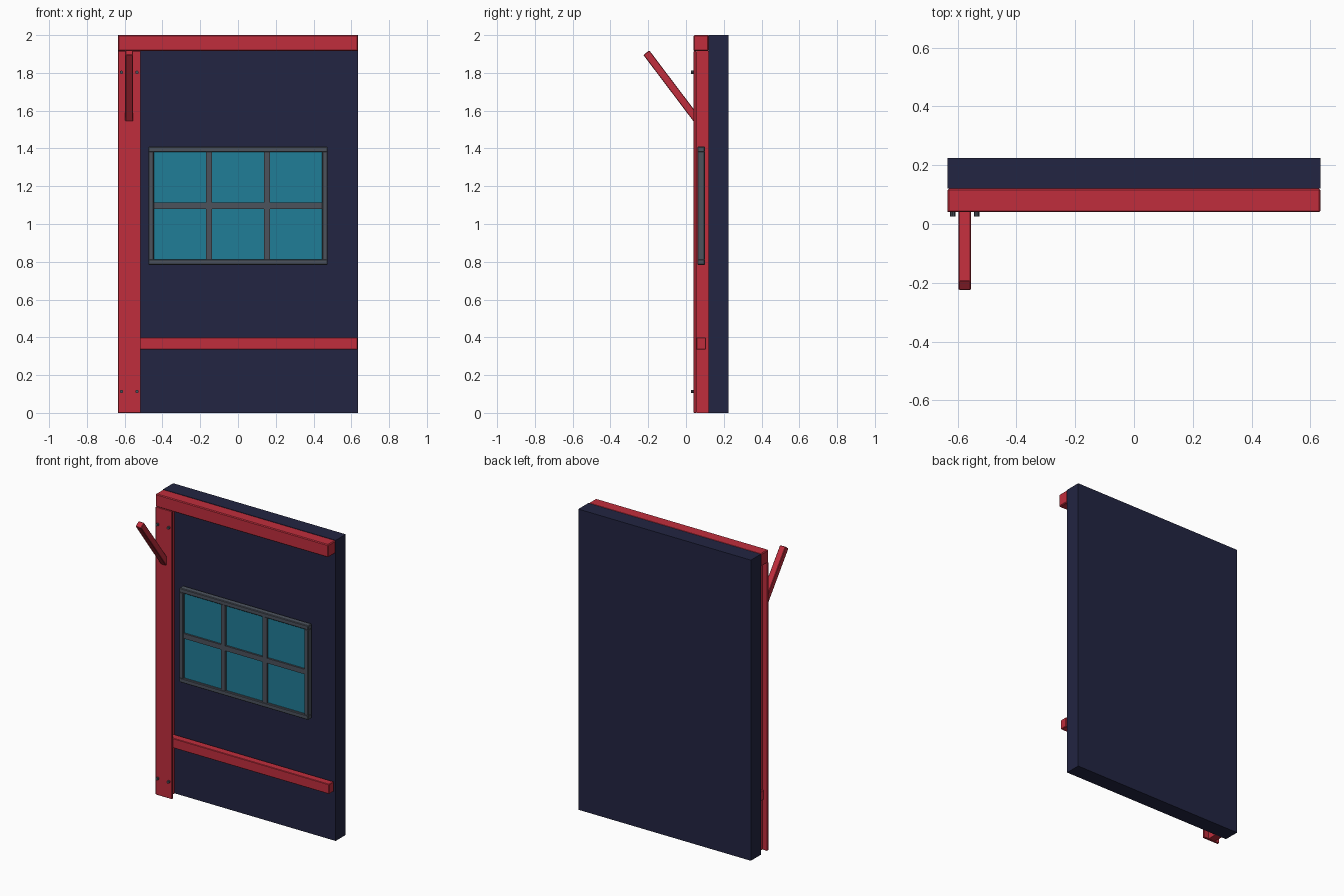
import bpy, math
from mathutils import Vector

if "Cube" in bpy.data.objects:
    bpy.data.objects.remove(bpy.data.objects["Cube"])


def material(name, r, g, b):
    m = bpy.data.materials.new(name)
    m.diffuse_color = (r, g, b, 1)
    m.use_nodes = True
    m.node_tree.nodes["Principled BSDF"].inputs["Base Color"].default_value = m.diffuse_color
    return m


RED = material("red_paint", 0.53, 0.027, 0.046)
NAVY = material("navy_wall", 0.016, 0.018, 0.054)
GREY = material("slate_grey", 0.072, 0.084, 0.107)
GLASS = material("teal_glass", 0.0144, 0.205, 0.31)


def box(name, x, y, z, mat, bevel=0.0):
    """Box from (min, max) ranges on each axis."""
    bpy.ops.mesh.primitive_cube_add(size=1)
    o = bpy.context.object
    o.name = name
    o.location = [(r[0] + r[1]) / 2 for r in (x, y, z)]
    o.scale = [r[1] - r[0] for r in (x, y, z)]
    bpy.ops.object.transform_apply(location=False, rotation=False, scale=True)
    o.data.materials.append(mat)
    if bevel:
        b = o.modifiers.new("bevel", 'BEVEL')
        b.width = bevel
        b.segments = 1
    return o


# Main slab and red timber
box("wall_panel", (-0.635, 0.635), (0.12, 0.225), (0, 2), NAVY)
box("top_beam", (-0.635, 0.635), (0.04, 0.12), (1.915, 2), RED, 0.005)
box("post_board", (-0.635, -0.515), (0.04, 0.055), (0, 1.915), RED, 0.002)
box("post_core", (-0.60, -0.55), (0.055, 0.12), (0, 1.915), RED)
box("lower_rail", (-0.61, 0.632), (0.055, 0.105), (0.335, 0.40), RED, 0.003)

# Slanted brace leaning out of the post
low, high = Vector((-0.576, 0.056, 1.555)), Vector((-0.576, -0.21, 1.907))
half = (high - low).length / 2
brace = box("slanted_brace", (-0.021, 0.021), (-0.02, 0.02), (-half, half), RED, 0.003)
brace.location = (low + high) / 2
brace.rotation_euler.x = math.atan2(low.y - high.y, high.z - low.z)

# Window frame: outer bars, then mullions and crossbar
X0, X1, Z0, Z1 = -0.475, 0.475, 0.783, 1.41
fy = (0.06, 0.10)
for side, z in (("bottom", (Z0, Z0 + 0.03)), ("top", (Z1 - 0.03, Z1))):
    box("window_frame_" + side, (X0, X1), fy, z, GREY, 0.004)
for side, x in (("left", (X0, X0 + 0.03)), ("right", (X1 - 0.03, X1))):
    box("window_frame_" + side, x, fy, (Z0 + 0.026, Z1 - 0.026), GREY, 0.004)
for cx in (-0.154, 0.154):
    box("window_mullion", (cx - 0.016, cx + 0.016), (0.062, 0.098),
        (Z0 + 0.028, Z1 - 0.028), GREY)
box("window_crossbar", (X0 + 0.028, X1 - 0.028), (0.063, 0.097), (1.08, 1.113), GREY)

# Six panes
for cx in (-0.308, 0, 0.308):
    for cz in (0.947, 1.246):
        box("window_pane", (cx - 0.139, cx + 0.139), (0.075, 0.084),
            (cz - 0.135, cz + 0.135), GLASS)

# Bolts at the ends of the post
for x in (-0.617, -0.535):
    for z in (0.113, 1.803):
        bpy.ops.mesh.primitive_cylinder_add(
            vertices=8, radius=0.009, depth=0.018,
            location=(x, 0.035, z), rotation=(math.pi / 2, 0, 0))
        bolt = bpy.context.object
        bolt.name = "post_bolt"
        bolt.data.materials.append(GREY)
